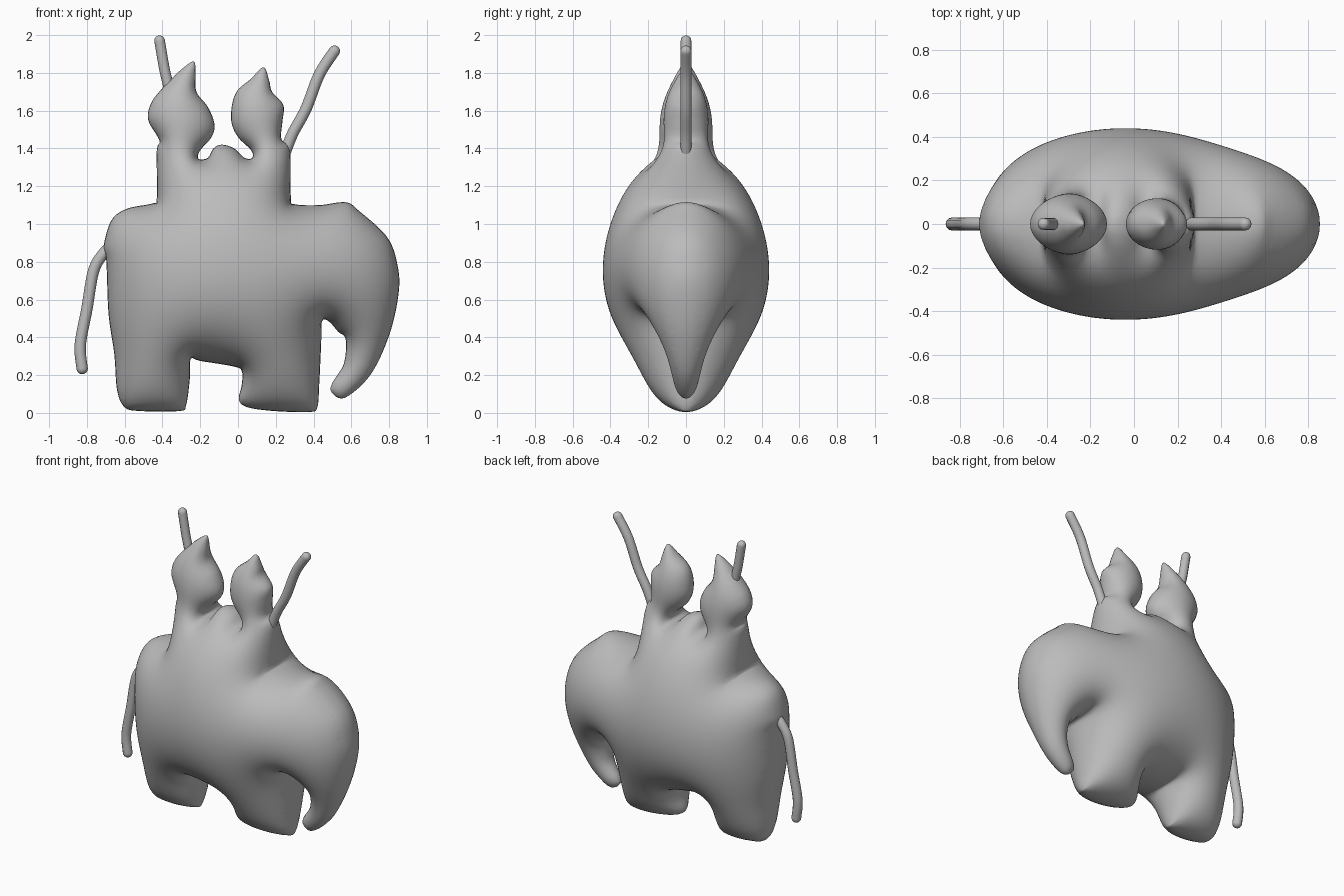
import bpy, bmesh, math
from mathutils import Vector, kdtree
from mathutils.geometry import delaunay_2d_cdt

cube = bpy.data.objects.get("Cube")
if cube:
    bpy.data.objects.remove(cube)

clay = bpy.data.materials.new("grey clay")
clay.use_nodes = True
GREY = (0.5, 0.5, 0.5, 1)
clay.diffuse_color = GREY
clay.node_tree.nodes["Principled BSDF"].inputs["Base Color"].default_value = GREY

STEP = 0.013
HALF_WIDTH = 0.44


def smooth_path(points, closed):
    """Evenly sampled Catmull-Rom path through the points."""
    pts = [Vector(p) for p in points]
    count = len(pts)
    pick = (lambda i: pts[i % count]) if closed else (lambda i: pts[min(max(i, 0), count - 1)])
    path = []
    for i in range(count if closed else count - 1):
        a, b, c, d = (pick(i + k) for k in (-1, 0, 1, 2))
        n = max(1, round((c - b).length / STEP))
        for k in range(n):
            t = k / n
            path.append(0.5 * (2 * b + (c - a) * t + (2 * a - 5 * b + 4 * c - d) * t * t
                               + (3 * b - a - 3 * c + d) * t ** 3))
    if not closed:
        path.append(pts[-1])
    return path


def finish(name, mesh):
    obj = bpy.data.objects.new(name, mesh)
    bpy.context.collection.objects.link(obj)
    mesh.materials.clear()
    mesh.materials.append(clay)
    mesh.polygons.foreach_set("use_smooth", [True] * len(mesh.polygons))
    return obj


def solve_height(verts, tris, fixed):
    """Relax a membrane under even pressure over the flat triangles."""
    links = [{} for _ in verts]
    load = [0.0] * len(verts)
    for tri in tris:
        area = abs((verts[tri[1]] - verts[tri[0]]).cross(verts[tri[2]] - verts[tri[0]]))
        if area < 1e-10:
            continue
        for k in range(3):
            o, i, j = tri[k], tri[k - 2], tri[k - 1]
            cot = (verts[i] - verts[o]).dot(verts[j] - verts[o]) / area
            links[i][j] = links[i].get(j, 0) + cot
            links[j][i] = links[j].get(i, 0) + cot
            load[o] += area
    rows = []
    for i, near in enumerate(links):
        total = sum(near.values())
        if not fixed[i] and total > 1e-9:
            rows.append((i, load[i] / total, [(j, w / total) for j, w in near.items()]))
    u = [0.0] * len(verts)
    for _ in range(260):
        for i, push, near in rows:
            s = push
            for j, w in near:
                s += w * u[j]
            u[i] += 1.9 * (s - u[i])
    return u


def inflate(name, outline):
    """Puffed-up solid from a side outline, mirrored across the middle."""
    rim = smooth_path(outline, True)
    count = len(rim)
    tree = kdtree.KDTree(count)
    for i, p in enumerate(rim):
        tree.insert((p.x, p.y, 0), i)
    tree.balance()
    gap = lambda p: tree.find((p.x, p.y, 0))[2]
    points = list(rim)
    # fine rings just inside the rim, then an even grid
    for inset in (0.003, 0.009):
        for i in range(count):
            along = (rim[(i + 1) % count] - rim[i - 1]).normalized()
            p = rim[i] + Vector((along.y, -along.x)) * inset
            if gap(p) > inset * 0.85:
                points.append(p)
    for i in range(-70, 71):
        for k in range(150):
            p = Vector((i * STEP + (k % 2) * STEP / 2, k * STEP))
            if gap(p) > 0.017:
                points.append(p)
    edges = [(i, (i + 1) % count) for i in range(count)]
    verts, _, tris, *_ = delaunay_2d_cdt(points, edges, [], 1, 1e-6)
    fixed = [gap(p) < 1e-4 for p in verts]
    height = solve_height(verts, tris, fixed)
    top = max(height)
    bm = bmesh.new()
    made = [bm.verts.new((p.x, -HALF_WIDTH * math.sqrt(max(h, 0) / top), p.y))
            for p, h in zip(verts, height)]
    for tri in tris:
        bm.faces.new([made[i] for i in tri])
    bmesh.ops.delete(bm, geom=[v for v in bm.verts if not v.link_faces], context="VERTS")
    mesh = bpy.data.meshes.new(name)
    bm.to_mesh(mesh)
    bm.free()
    obj = finish(name, mesh)
    mirror = obj.modifiers.new("Mirror", "MIRROR")
    mirror.use_axis = (False, True, False)
    mirror.merge_threshold = 0.0002


def rod(name, points, radius):
    """Bent round rod with a domed far end."""
    path = smooth_path([(x, 0, z) for x, z in points], False)
    rings = [(p, radius) for p in path]
    ahead = (path[-1] - path[-2]).normalized()
    for k in range(1, 7):
        a = k / 6 * math.pi / 2
        rings.append((path[-1] + ahead * radius * math.sin(a), max(radius * math.cos(a), 1e-4)))
    curve = bpy.data.curves.new(name, "CURVE")
    curve.dimensions = "3D"
    curve.bevel_depth = 1
    curve.bevel_resolution = 4
    spline = curve.splines.new("POLY")
    spline.points.add(len(rings) - 1)
    for point, (p, r) in zip(spline.points, rings):
        point.co = (*p, 1)
        point.radius = r
    helper = bpy.data.objects.new(name + " path", curve)
    bpy.context.collection.objects.link(helper)
    bpy.context.view_layer.update()
    mesh = bpy.data.meshes.new_from_object(
        helper.evaluated_get(bpy.context.evaluated_depsgraph_get()))
    bpy.data.objects.remove(helper)
    finish(name, mesh)


# side outline, part by part, clockwise from the rump
rump = [(-.7, .83), (-.71, .89), (-.67, 1.02), (-.59, 1.08), (-.45, 1.11), (-.43, 1.14),
        (-.43, 1.39)]
rear_rider = [(-.415, 1.44), (-.475, 1.55), (-.46, 1.64), (-.4, 1.72), (-.35, 1.77),
              (-.31, 1.81), (-.235, 1.86), (-.225, 1.79), (-.22, 1.7), (-.16, 1.62),
              (-.125, 1.53), (-.14, 1.46), (-.2, 1.39), (-.21, 1.345)]
saddle = [(-.16, 1.35), (-.13, 1.4), (-.085, 1.42), (-.02, 1.4), (.035, 1.35)]
front_rider = [(.075, 1.35), (.07, 1.39), (0, 1.46), (-.035, 1.54), (-.03, 1.64), (0, 1.71),
               (.07, 1.77), (.135, 1.83), (.165, 1.76), (.18, 1.7), (.24, 1.63), (.235, 1.54),
               (.23, 1.45), (.275, 1.39), (.28, 1.14)]
head = [(.3, 1.105), (.43, 1.1), (.57, 1.115), (.64, 1.07), (.79, .93), (.845, .78), (.85, .63)]
trunk = [(.8, .41), (.7, .2), (.565, .08), (.495, .11), (.5, .16), (.56, .26), (.57, .39),
         (.53, .43), (.48, .485), (.445, .485)]
front_leg = [(.44, .36), (.43, .15), (.42, .03), (.38, .005), (.19, .01), (.05, .03),
             (.005, .07), (.02, .15), (.02, .22)]
belly = [(-.02, .245), (-.2, .275), (-.25, .285)]
rear_leg = [(-.255, .18), (-.275, .04), (-.31, .01), (-.52, .01), (-.6, .03), (-.64, .12),
            (-.655, .31), (-.685, .52), (-.695, .76)]
inflate("elephant_and_riders", rump + rear_rider + saddle + front_rider + head + trunk
        + front_leg + belly + rear_leg)

# thin parts
rod("tail", [(-.66, .89), (-.715, .84), (-.765, .75), (-.8, .55), (-.835, .36), (-.825, .235)], .03)
rod("rear_staff", [(-.36, 1.7), (-.385, 1.8), (-.4, 1.88), (-.415, 1.97)], .028)
rod("front_staff", [(.25, 1.38), (.29, 1.48), (.36, 1.61), (.43, 1.79), (.51, 1.915)], .03)
